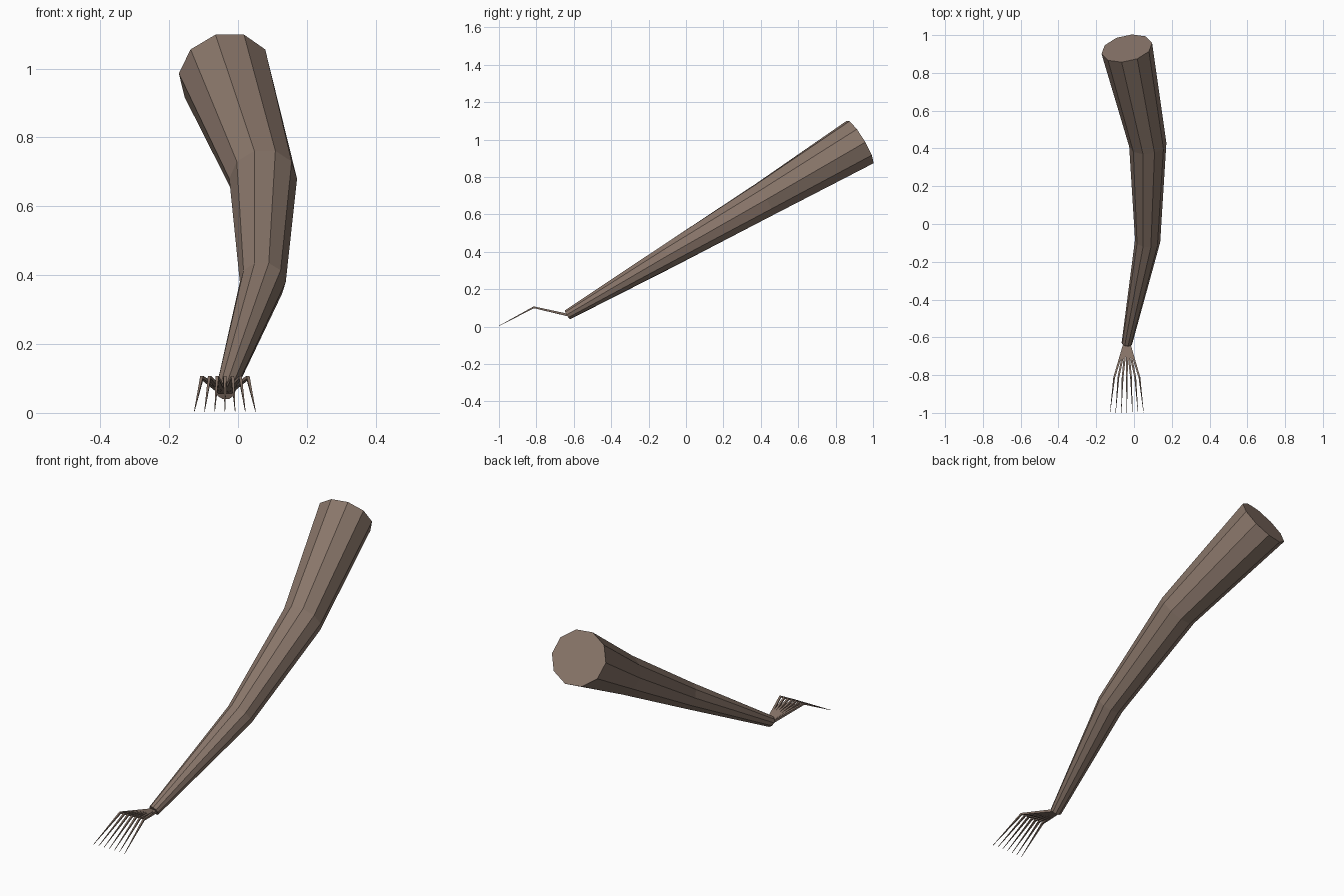
import bpy, bmesh, math
from mathutils import Vector

if "Cube" in bpy.data.objects:
    bpy.data.objects.remove(bpy.data.objects["Cube"])

brown = bpy.data.materials.new("bark brown")
brown.diffuse_color = (0.25, 0.18, 0.143, 1)
brown.use_nodes = True
brown.node_tree.nodes["Principled BSDF"].inputs["Base Color"].default_value = brown.diffuse_color


def sweep(bm, path, radii, sides, phase=0.0):
    """Skin flat-capped rings along a path; ring sides stay level."""
    pts = [Vector(p) for p in path]
    segs = [(b - a).normalized() for a, b in zip(pts, pts[1:])]
    rings = []
    for i, (p, r) in enumerate(zip(pts, radii)):
        t = (segs[max(i - 1, 0)] + segs[min(i, len(segs) - 1)]).normalized()
        u = t.cross(Vector((0, 0, 1))).normalized()
        v = u.cross(t)
        ring = []
        for k in range(sides):
            a = 2 * math.pi * k / sides + phase
            ring.append(bm.verts.new(p + r * (math.cos(a) * u + math.sin(a) * v)))
        rings.append(ring)
    for a, b in zip(rings, rings[1:]):
        for k in range(sides):
            n = (k + 1) % sides
            bm.faces.new((a[k], a[n], b[n], b[k]))
    bm.faces.new(rings[0])
    bm.faces.new(rings[-1])


def finish(bm, name):
    bmesh.ops.recalc_face_normals(bm, faces=bm.faces)
    mesh = bpy.data.meshes.new(name)
    bm.to_mesh(mesh)
    bm.free()
    mesh.materials.append(brown)
    bpy.context.collection.objects.link(bpy.data.objects.new(name, mesh))


# Curved, tapering ten-sided arm
bm = bmesh.new()
sweep(bm,
      [(-0.038, 0.93, 0.986), (0.073, 0.42, 0.68),
       (0.072, -0.09, 0.38), (-0.038, -0.633, 0.063)],
      [0.137, 0.099, 0.067, 0.028], 10)
finish(bm, "arm")

# Seven bent tines fanning out from the narrow end
for i in range(7):
    s = (i - 3) / 3
    bm = bmesh.new()
    sweep(bm,
          [(-0.038 + 0.012 * s, -0.632, 0.062),
           (-0.038 + 0.067 * s, -0.813, 0.103),
           (-0.038 + 0.089 * s, -1.0, 0.004)],
          [0.009, 0.0065, 0.001], 4, math.pi / 4)
    finish(bm, "tine_%d" % (i + 1))
